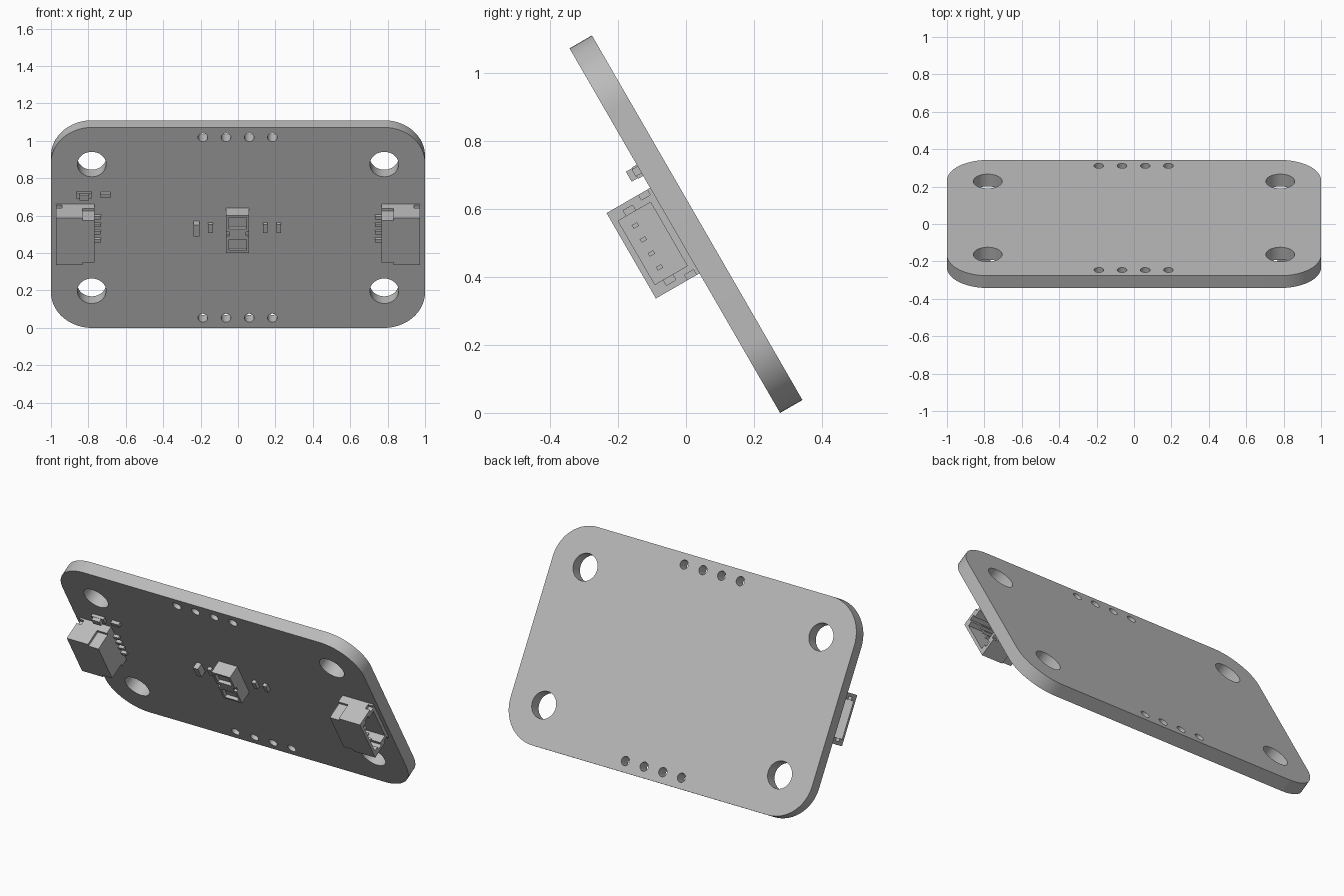
import bpy, bmesh, math
from mathutils import Matrix, Vector

if "Cube" in bpy.data.objects:
    bpy.data.objects.remove(bpy.data.objects["Cube"], do_unlink=True)

grey = bpy.data.materials.new("plain grey")
grey.use_nodes = True
grey.diffuse_color = (0.5, 0.5, 0.5, 1)
grey.node_tree.nodes["Principled BSDF"].inputs["Base Color"].default_value = (0.5, 0.5, 0.5, 1)

# Board frame: x across, y up the board, z out of its component side; tilted 60 degrees
TILT = Matrix.Translation((0, 0, 0.555)) @ Matrix.Rotation(math.radians(120), 4, 'X')
FACE = 0.038   # component side of the board


def make(name, bm):
    bmesh.ops.recalc_face_normals(bm, faces=bm.faces)
    bm.transform(TILT)
    mesh = bpy.data.meshes.new(name)
    bm.to_mesh(mesh)
    bm.free()
    mesh.materials.append(grey)
    obj = bpy.data.objects.new(name, mesh)
    bpy.context.collection.objects.link(obj)
    return obj


def add_box(bm, x, y, z):
    """Box from (low, high) ranges; x may be given in either order."""
    lo = Vector((min(x), min(y), min(z)))
    hi = Vector((max(x), max(y), max(z)))
    m = Matrix.Translation((lo + hi) / 2) @ Matrix.Diagonal((*(hi - lo), 1))
    bmesh.ops.create_cube(bm, size=1, matrix=m)


def boxes(name, *ranges):
    bm = bmesh.new()
    for r in ranges:
        add_box(bm, *r)
    return make(name, bm)


def activate(obj):
    for o in bpy.context.selected_objects:
        o.select_set(False)
    obj.select_set(True)
    bpy.context.view_layer.objects.active = obj


def cut(obj, cutter):
    cutter.hide_render = True
    mod = obj.modifiers.new("cut", 'BOOLEAN')
    mod.operation = 'DIFFERENCE'
    mod.solver = 'EXACT'
    mod.object = cutter
    activate(obj)
    bpy.ops.object.modifier_apply(modifier=mod.name)
    bpy.data.objects.remove(cutter, do_unlink=True)


# Board: rounded rectangle, extruded
W, H, R, STEPS = 1.0, 0.619, 0.22, 16
bm = bmesh.new()
outline = []
for i, (sx, sy) in enumerate(((1, 1), (-1, 1), (-1, -1), (1, -1))):
    for k in range(STEPS + 1):
        a = math.pi / 2 * (i + k / STEPS)
        outline.append(bm.verts.new((sx * (W - R) + R * math.cos(a),
                                     sy * (H - R) + R * math.sin(a), -FACE)))
base = bm.faces.new(outline)
ext = bmesh.ops.extrude_face_region(bm, geom=[base])
bmesh.ops.translate(bm, vec=(0, 0, 2 * FACE),
                    verts=[v for v in ext["geom"] if isinstance(v, bmesh.types.BMVert)])
board = make("board", bm)

# Mounting holes and two rows of pin holes
holes = [(sx * 0.782, sy * 0.391, 0.077, 40) for sx in (-1, 1) for sy in (-1, 1)]
holes += [(-0.002 + (i - 1.5) * 0.124, sy * 0.557, 0.026, 20)
          for i in range(4) for sy in (-1, 1)]
bm = bmesh.new()
for x, y, r, n in holes:
    bmesh.ops.create_cone(bm, cap_ends=True, segments=n, radius1=r, radius2=r, depth=0.3,
                          matrix=Matrix.Translation((x, y, 0)))
cut(board, make("hole_cutter", bm))
activate(board)
bpy.ops.object.shade_smooth_by_angle(angle=math.radians(30))

# Side connectors: hollow housing open outwards, with contacts and legs
for s, side in ((1, "left"), (-1, "right")):
    shell = boxes(side + "_connector",
                  ((s * 0.767, s * 0.972), (-0.145, 0.145), (FACE, 0.186)))
    cuts = [((s * 0.805, s * 1.1), (-0.108, 0.108), (0.058, 0.168))]
    for t in (-1, 1):
        cuts += [
            # keying slot inside the wall
            ((s * 0.82, s * 1.1), (t * 0.10, t * 0.127), (0.108, 0.14)),
            # corner notch at the mouth
            ((s * 0.942, s * 1.1), (t * 0.127, t * 0.2), (0.048, 0.078)),
            # step at the inner end
            ((s * 0.7, s * 0.832), (t * 0.13, t * 0.2), (0.085, 0.3)),
        ]
    for r in cuts:
        cut(shell, boxes("connector_cutter", r))
    rows = [(i - 1.5) * 0.0474 for i in range(4)]
    boxes(side + "_contacts", *[((s * 0.80, s * 0.935), (y - 0.006, y + 0.006), (0.122, 0.14))
                                for y in rows])
    boxes(side + "_legs", *[((s * 0.733, s * 0.775), (y - 0.009, y + 0.009), (FACE - 0.002, 0.056))
                            for y in rows])

# Central sensor with two windows and a waist notch on each side
sensor = boxes("sensor", ((-0.063, 0.06), (-0.109, 0.12), (FACE, 0.118)))
for r in (((-0.048, 0.045), (0.038, 0.108), (0.098, 0.2)),
          ((-0.048, 0.045), (-0.096, -0.026), (0.098, 0.2)),
          ((-0.1, -0.045), (-0.006, 0.018), (0.104, 0.2)),
          ((0.042, 0.1), (-0.006, 0.018), (0.104, 0.2))):
    cut(sensor, boxes("sensor_cutter", r))

# Small chip parts: name, x centre, y centre, half width, half height, thickness
for name, x, y, hw, hh, t in (
        ("capacitor", -0.221, 0.004, 0.016, 0.036, 0.04),
        ("resistor_a", -0.148, 0.006, 0.013, 0.026, 0.02),
        ("resistor_b", 0.147, 0.006, 0.012, 0.026, 0.02),
        ("resistor_c", 0.219, 0.006, 0.012, 0.026, 0.02),
        ("resistor_d", -0.708, 0.207, 0.026, 0.012, 0.02)):
    boxes(name, ((x - hw, x + hw), (y - hh, y + hh), (FACE - 0.002, FACE + t)))

# Indicator lamp: base with end pads and a narrower lens
boxes("lamp_base", ((-0.863, -0.782), (0.186, 0.224), (FACE - 0.002, 0.055)))
boxes("lamp_lens", ((-0.848, -0.797), (0.188, 0.222), (0.054, 0.076)))
